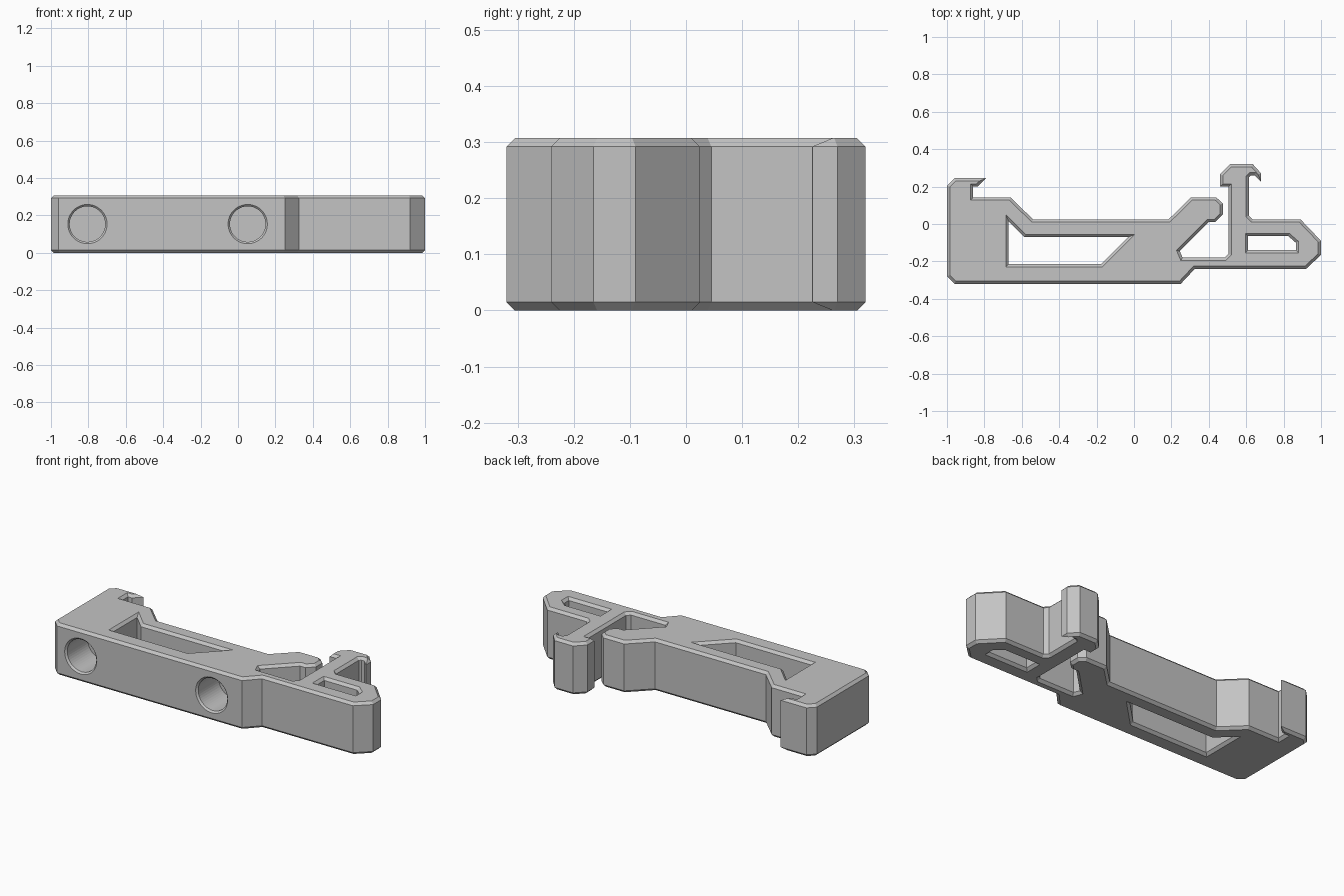
import bpy
import bmesh
from math import cos, sin, tau
from mathutils import Vector

if "Cube" in bpy.data.objects:
    bpy.data.objects.remove(bpy.data.objects["Cube"])

HEIGHT = 0.307
CHAMFER = 0.015

# Outline of the clip, counter-clockwise
outline = [
    (-1, -0.28), (-0.96, -0.32), (0.25, -0.32), (0.325, -0.24), (0.92, -0.24),
    (1, -0.165), (1, -0.09), (0.89, 0.025),
    # stalk and its hook
    (0.635, 0.025), (0.615, 0.045), (0.615, 0.25), (0.625, 0.26), (0.645, 0.26),
    (0.68, 0.225), (0.68, 0.27), (0.635, 0.32), (0.515, 0.32), (0.46, 0.265),
    (0.46, 0.2), (0.505, 0.2),
    # spring gap and rounded nose
    (0.505, -0.16), (0.485, -0.18), (0.26, -0.18), (0.245, -0.145), (0.4, 0.01),
    (0.435, 0.01), (0.475, 0.05), (0.475, 0.11), (0.44, 0.142), (0.305, 0.142),
    # long back edge and fixed hook
    (0.185, 0.025), (-0.54, 0.025), (-0.66, 0.142), (-0.86, 0.142), (-0.86, 0.2),
    (-0.835, 0.2), (-0.79, 0.245), (-0.96, 0.245), (-1, 0.205),
]

# Through openings, clockwise
body_opening = [(-0.67, -0.215), (-0.67, 0.014), (-0.586, -0.07),
                (-0.03, -0.07), (-0.175, -0.215)]
tab_opening = [(0.61, -0.14), (0.61, -0.065), (0.825, -0.065),
               (0.865, -0.1), (0.865, -0.14)]


def inset(points, distance):
    """Move a closed loop to its left by a mitred distance."""
    pts = [Vector(p) for p in points]
    result = []
    for i, p in enumerate(pts):
        a = (p - pts[i - 1]).normalized()
        b = (pts[(i + 1) % len(pts)] - p).normalized()
        na, nb = Vector((-a.y, a.x)), Vector((-b.y, b.x))
        result.append(p + (na + nb) * distance / (1 + na.dot(nb)))
    return result


def bridge(bm, lower, upper):
    for i in range(len(lower)):
        j = (i + 1) % len(lower)
        bm.faces.new((lower[i], lower[j], upper[j], upper[i]))


def finish(bm, name):
    bmesh.ops.recalc_face_normals(bm, faces=bm.faces)
    mesh = bpy.data.meshes.new(name)
    bm.to_mesh(mesh)
    bm.free()
    obj = bpy.data.objects.new(name, mesh)
    bpy.context.collection.objects.link(obj)
    return obj


def chamfered_plate(name, loops):
    """Extrude loops with chamfered rims; later loops become openings."""
    bm = bmesh.new()
    caps = ([], [])
    for loop in loops:
        small = inset(loop, CHAMFER)
        levels = [(small, 0), (loop, CHAMFER),
                  (loop, HEIGHT - CHAMFER), (small, HEIGHT)]
        rings = [[bm.verts.new((p[0], p[1], z)) for p in pts] for pts, z in levels]
        for lower, upper in zip(rings, rings[1:]):
            bridge(bm, lower, upper)
        for cap, ring in zip(caps, (rings[0], rings[-1])):
            cap += [bm.edges.get((ring[i - 1], ring[i])) for i in range(len(ring))]
    for cap in caps:
        bmesh.ops.triangle_fill(bm, edges=cap, use_beauty=True)
    return finish(bm, name)


def bore_cutter(name, x, sides=48):
    """Countersunk blind bore entering from the front."""
    bm = bmesh.new()
    profile = [(-0.33, 0.115), (-0.31, 0.095), (-0.12, 0.095)]
    rings = [[bm.verts.new((x + r * cos(tau * i / sides), y,
                            HEIGHT / 2 + r * sin(tau * i / sides)))
              for i in range(sides)] for y, r in profile]
    for lower, upper in zip(rings, rings[1:]):
        bridge(bm, lower, upper)
    bm.faces.new(rings[0])
    bm.faces.new(rings[-1])
    return finish(bm, name)


# Clip body with openings
clip = chamfered_plate("clip_body", [outline, body_opening, tab_opening])

# Flat grey plastic
grey = bpy.data.materials.new("light_grey")
grey.use_nodes = True
colour = (0.55, 0.55, 0.55, 1)
grey.diffuse_color = colour
grey.node_tree.nodes["Principled BSDF"].inputs["Base Color"].default_value = colour
clip.data.materials.append(grey)

# Two bores in the front face
for side, x in (("right", -0.805), ("middle", 0.052)):
    cutter = bore_cutter(side + "_bore_cutter", x)
    cutter.data.materials.append(grey)
    cutter.hide_render = True
    cutter.hide_set(True)
    cut = clip.modifiers.new(side + "_bore", 'BOOLEAN')
    cut.operation = 'DIFFERENCE'
    cut.solver = 'EXACT'
    cut.object = cutter
